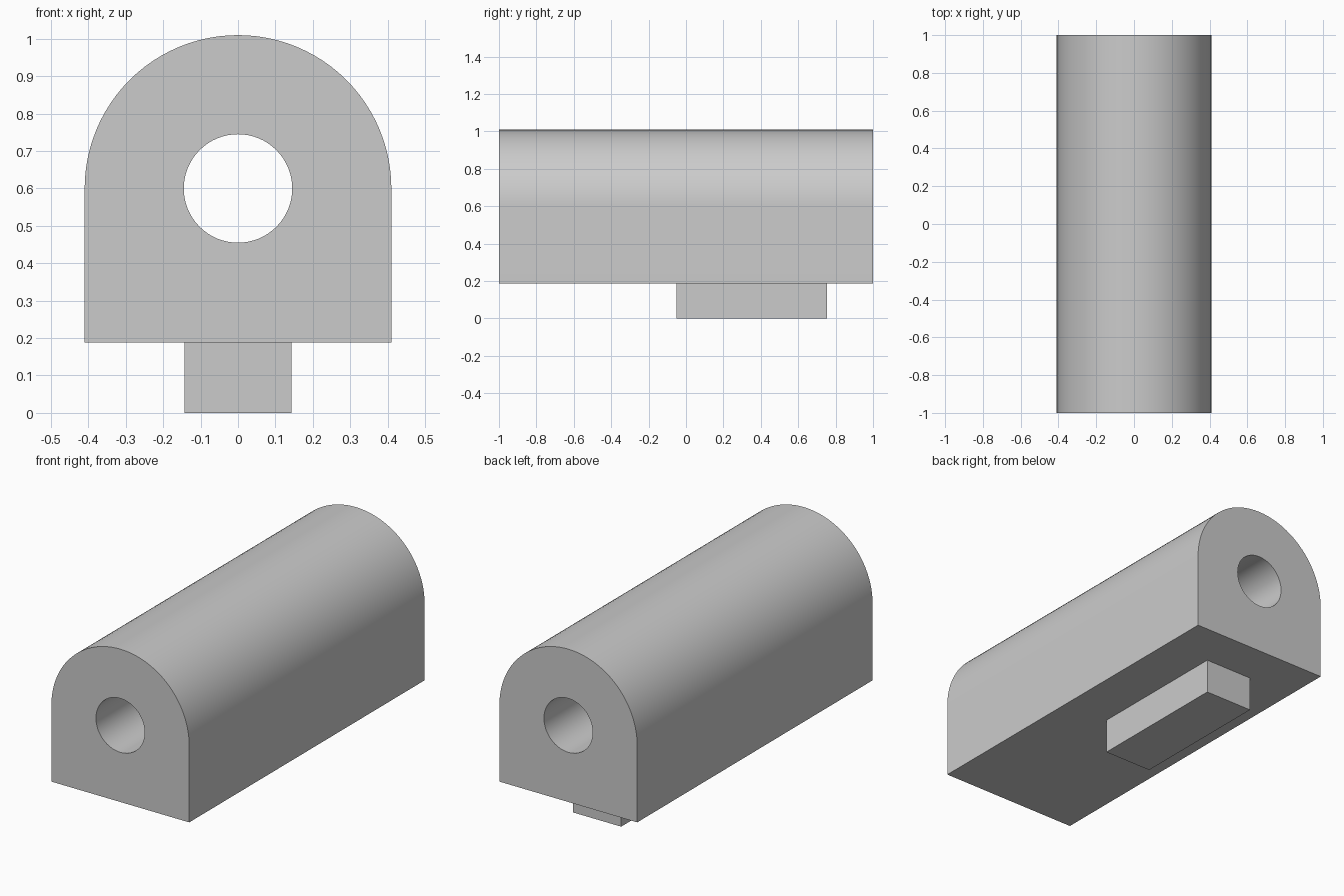
import bpy
import bmesh
from math import pi, cos, sin, radians

cube = bpy.data.objects.get("Cube")
if cube:
    bpy.data.objects.remove(cube, do_unlink=True)

RADIUS, HOLE, AXIS_Z, BASE_Z = 0.41, 0.145, 0.6, 0.188

grey = bpy.data.materials.new("light_grey")
grey.use_nodes = True
colour = (0.6, 0.6, 0.6, 1)
grey.diffuse_color = colour
grey.node_tree.nodes["Principled BSDF"].inputs["Base Color"].default_value = colour


def arc(radius, start, end, steps):
    """Points on an arc around the bore axis."""
    angles = [start + (end - start) * i / steps for i in range(steps + 1)]
    return [(radius * cos(a), AXIS_Z + radius * sin(a)) for a in angles]


def extruded(name, loops, y0, y1):
    """Fill closed xz loops (the later ones are holes) and extrude along y."""
    bm = bmesh.new()
    edges = []
    for loop in loops:
        verts = [bm.verts.new((x, y0, z)) for x, z in loop]
        edges += [bm.edges.new((v, verts[i - 1])) for i, v in enumerate(verts)]
    bmesh.ops.triangle_fill(bm, edges=edges, use_beauty=True, use_dissolve=False)
    result = bmesh.ops.extrude_face_region(bm, geom=bm.faces[:], use_keep_orig=True)
    moved = [g for g in result["geom"] if isinstance(g, bmesh.types.BMVert)]
    bmesh.ops.translate(bm, verts=moved, vec=(0, y1 - y0, 0))
    bmesh.ops.recalc_face_normals(bm, faces=bm.faces[:])
    mesh = bpy.data.meshes.new(name)
    bm.to_mesh(mesh)
    bm.free()
    mesh.materials.append(grey)
    obj = bpy.data.objects.new(name, mesh)
    bpy.context.collection.objects.link(obj)
    bpy.ops.object.select_all(action="DESELECT")
    obj.select_set(True)
    bpy.context.view_layer.objects.active = obj
    bpy.ops.object.shade_smooth_by_angle(angle=radians(30))
    return obj


# Arched body with a round bore along its whole length
outline = arc(RADIUS, 0, pi, 48) + [(-RADIUS, BASE_Z), (RADIUS, BASE_Z)]
bore = arc(HOLE, 0, 2 * pi, 64)[:-1]
extruded("arched_body", [outline, bore], -1, 1)

# Rectangular key under the body, set towards the back
half = 0.143
key = [(-half, 0), (half, 0), (half, BASE_Z), (-half, BASE_Z)]
extruded("bottom_key", [key], -0.05, 0.755)
